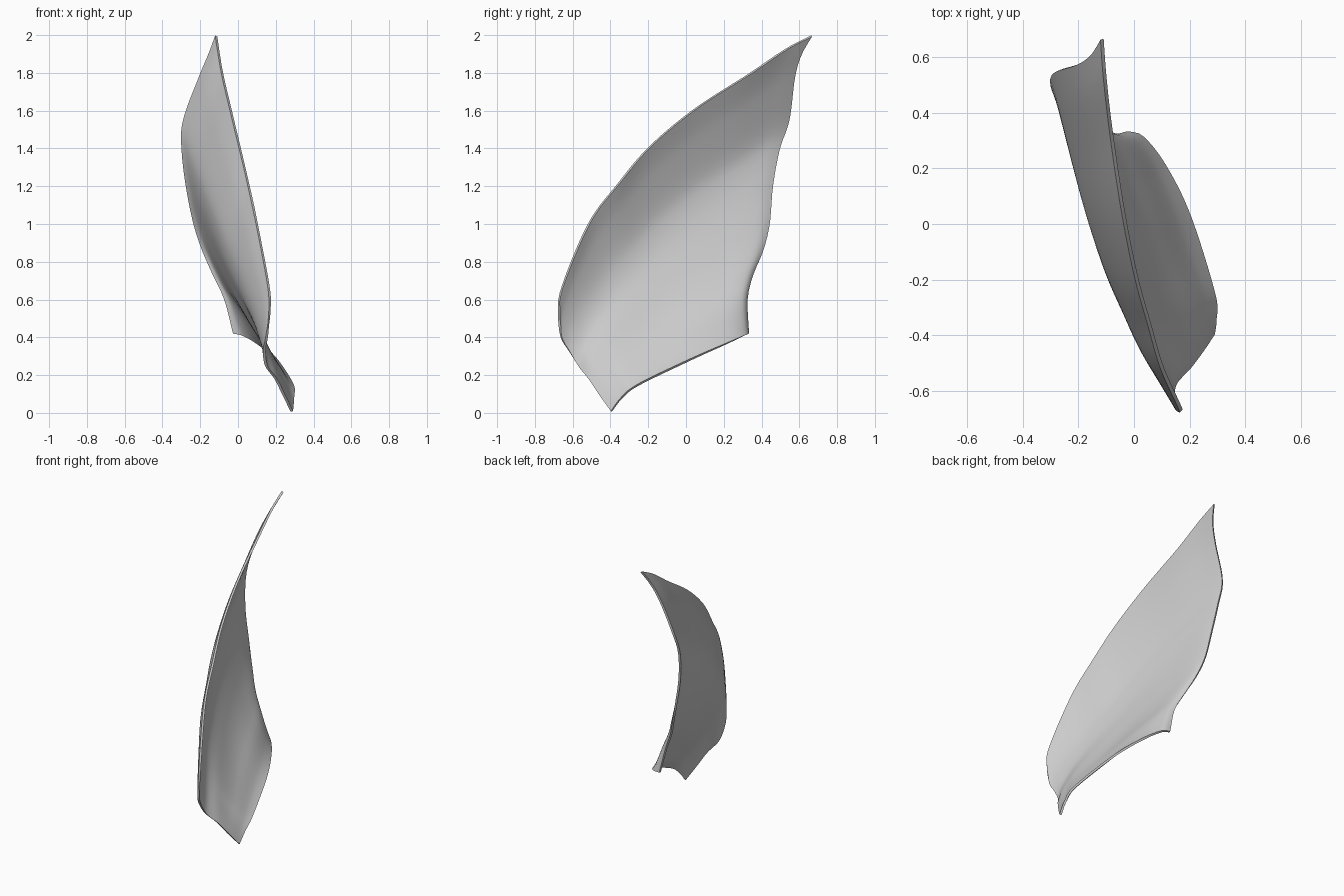
import bpy, math
from mathutils import Vector

if "Cube" in bpy.data.objects:
    bpy.data.objects.remove(bpy.data.objects["Cube"])

# Boundary curves of the curved sheet, each a short list of points
TOP = [(.165, -.672, .50), (.165, -.66, .65), (.10, -.515, 1.0), (.055, -.36, 1.21), (.008, -.19, 1.41),
       (-.04, .05, 1.61), (-.082, .33, 1.79), (-.105, .53, 1.925), (-.115, .665, 1.995)]
BOTTOM = [(.285, -.395, .008), (.292, -.34, .08), (.288, -.25, .15), (.20, .03, .285),
          (.11, .21, .365), (.03, .31, .41), (-.025, .327, .42)]
FRONT = [(.285, -.395, .008), (.245, -.455, .09), (.20, -.515, .18), (.15, -.57, .25),
         (.14, -.62, .33), (.152, -.66, .40), (.165, -.672, .50)]
BACK = [(-.025, .327, .42), (-.07, .32, .60), (-.13, .35, .73), (-.185, .405, .86), (-.23, .44, 1.0),
        (-.27, .458, 1.2), (-.293, .495, 1.4), (-.285, .545, 1.55), (-.20, .575, 1.78),
        (-.15, .61, 1.9), (-.115, .665, 1.995)]


def curve(points):
    """Arc-length sampled Catmull-Rom curve through the points."""
    p = [Vector(c) for c in points]
    p = [2 * p[0] - p[1]] + p + [2 * p[-1] - p[-2]]
    dense = []
    for a, b, c, d in zip(p, p[1:], p[2:], p[3:]):
        for i in range(12):
            t = i / 12
            dense.append(.5 * (2 * b + (c - a) * t + (2 * a - 5 * b + 4 * c - d) * t * t
                               + (3 * b - a - 3 * c + d) * t ** 3))
    dense.append(p[-2])
    lengths = [0]
    for a, b in zip(dense, dense[1:]):
        lengths.append(lengths[-1] + (b - a).length)

    def at(t):
        s = t * lengths[-1]
        for i in range(len(dense) - 1):
            if s <= lengths[i + 1]:
                f = (s - lengths[i]) / max(lengths[i + 1] - lengths[i], 1e-9)
                return dense[i].lerp(dense[i + 1], f)
        return dense[-1].copy()
    return at


# Blend the four edges into one surface and push its middle outwards
NU, NV = 48, 36
top, bottom, front, back = map(curve, (TOP, BOTTOM, FRONT, BACK))
verts = []
for j in range(NV + 1):
    v = j / NV
    for i in range(NU + 1):
        u = i / NU
        q = bottom(u) * (1 - v) + top(u) * v + front(v) * (1 - u) + back(v) * u
        q -= ((1 - u) * (1 - v) * bottom(0) + u * (1 - v) * bottom(1)
              + (1 - u) * v * top(0) + u * v * top(1))
        q.x -= .065 * math.sin(math.pi * u) * math.sin(math.pi * v ** .6)
        verts.append(q)
row = NU + 1
faces = [(j * row + i, j * row + i + 1, (j + 1) * row + i + 1, (j + 1) * row + i)
         for j in range(NV) for i in range(NU)]

mesh = bpy.data.meshes.new("curved_sheet")
mesh.from_pydata(verts, [], faces)
sheet = bpy.data.objects.new("curved_sheet", mesh)
bpy.context.collection.objects.link(sheet)

grey = bpy.data.materials.new("light_grey")
grey.diffuse_color = (.6, .6, .6, 1)
grey.use_nodes = True
grey.node_tree.nodes["Principled BSDF"].inputs["Base Color"].default_value = grey.diffuse_color
mesh.materials.append(grey)

# Thin shell with smooth faces and crisp rim
solid = sheet.modifiers.new("thickness", 'SOLIDIFY')
solid.thickness = .014
solid.offset = 0
bpy.context.view_layer.objects.active = sheet
sheet.select_set(True)
bpy.ops.object.modifier_apply(modifier="thickness")
bpy.ops.object.shade_smooth_by_angle(angle=math.radians(40))
